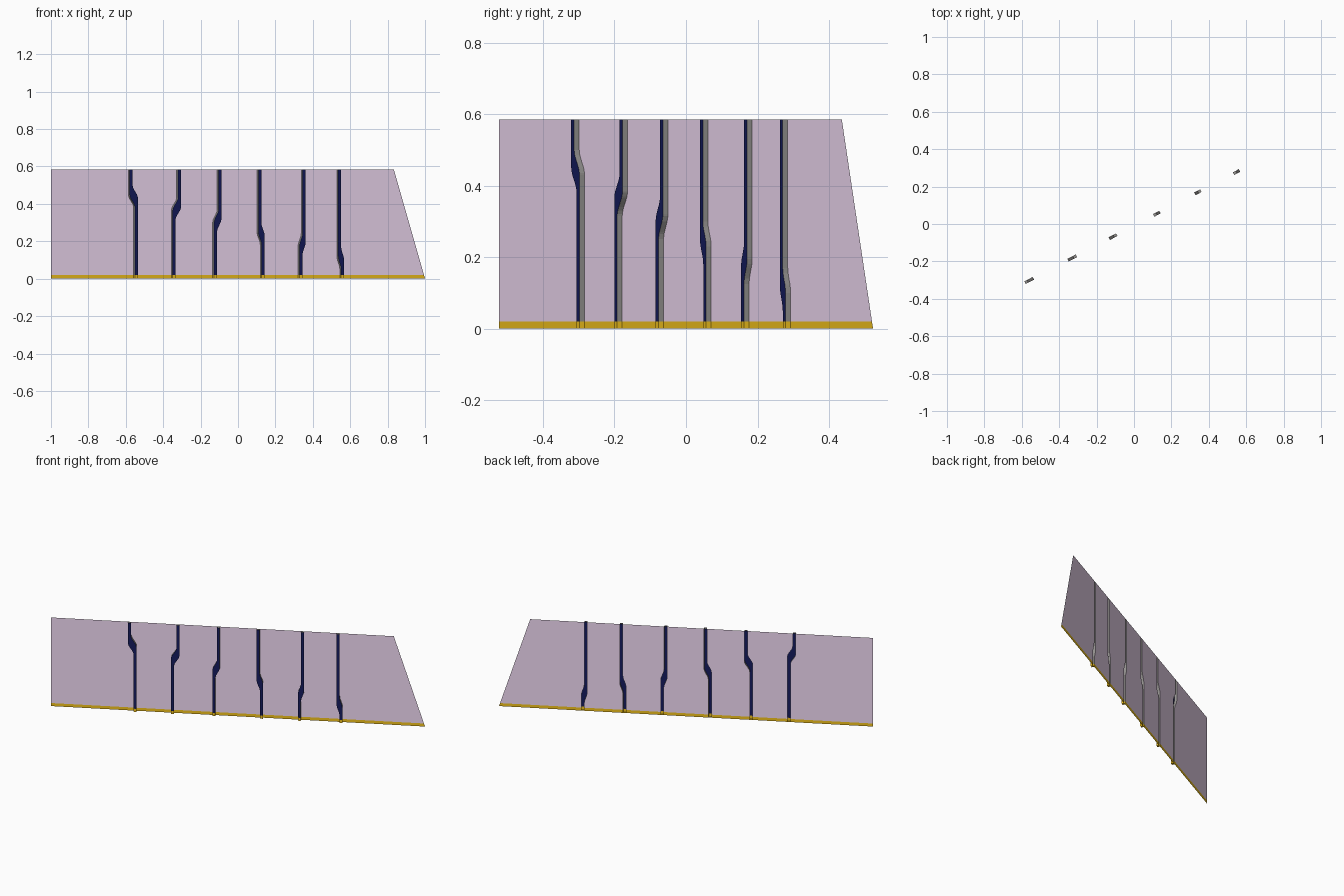
import bpy, bmesh

if "Cube" in bpy.data.objects:
    bpy.data.objects.remove(bpy.data.objects["Cube"])

H, HEM, DEPTH, WIDTH = 0.585, 0.02, 0.016, 0.0155
SLOPE = 0.523
NX, NY = 0.463, -0.886          # direction of the raised front side

# right edge x at top, right edge x at bottom, height of the kink
STRIPS = [(-0.571, -0.542, 0.44), (-0.312, -0.341, 0.375), (-0.096, -0.120, 0.31),
          (0.117, 0.135, 0.24), (0.354, 0.337, 0.185), (0.544, 0.560, 0.11)]


def material(name, rgb, alpha=1.0):
    m = bpy.data.materials.new(name)
    m.diffuse_color = (*rgb, alpha)
    m.use_nodes = True
    m.node_tree.nodes["Principled BSDF"].inputs["Base Color"].default_value = m.diffuse_color
    return m


LILAC = material("lilac", (0.91, 0.73, 0.94), 0.85)
GOLD = material("gold", (0.94, 0.57, 0.012))
NAVY = material("navy", (0.007, 0.011, 0.11))
GREY = material("grey", (0.30, 0.29, 0.28))

# shared rows, denser where a strip bends
ROWS = sorted({0.0, HEM, H} | {round(c + d * 0.01, 4) for _, _, c in STRIPS
                               for d in (-6, -4.5, -3, -1, 1, 3, 4.5, 6)
                               if c + d * 0.01 > HEM + 0.005})


def strip_edges(strip):
    """Left and right edge functions; the leading edge bends first."""
    top, bottom, c = strip

    def edge(offset, leads):
        hi = c + (0.06 if leads else 0.01)

        def f(z):
            t = min(1, max(0, (hi - z) / 0.07))
            return offset + top + (bottom - top) * t * t * (3 - 2 * t)
        return f
    rightward = bottom > top
    return edge(-WIDTH, not rightward), edge(0, rightward)


def point(x, z, d=0.0):
    return (x + NX * d, SLOPE * x + NY * d, z)


def make(name, bands, rows, mats):
    """Bands are (edge a, depth a, edge b, depth b, material index)."""
    bm = bmesh.new()
    for fa, da, fb, db, mi in bands:
        pairs = [(bm.verts.new(point(fa(z), z, da)), bm.verts.new(point(fb(z), z, db)))
                 for z in rows]
        for (a, b), (c, d) in zip(pairs, pairs[1:]):
            bm.faces.new((a, b, d, c)).material_index = mi
    return finish(bm, name, mats)


def finish(bm, name, mats):
    bmesh.ops.remove_doubles(bm, verts=bm.verts, dist=1e-5)
    me = bpy.data.meshes.new(name)
    bm.to_mesh(me)
    bm.free()
    for m in mats:
        me.materials.append(m)
    ob = bpy.data.objects.new(name, me)
    bpy.context.collection.objects.link(ob)
    return ob


def cap(name, left, right, z, mat):
    bm = bmesh.new()
    pts = [point(left(z), z), point(right(z), z),
           point(right(z), z, DEPTH), point(left(z), z, DEPTH)]
    if z == 0:
        pts.reverse()
    bm.faces.new([bm.verts.new(p) for p in pts][::-1])
    finish(bm, name, [mat])


upper = [z for z in ROWS if z >= HEM]
lower = [0.0, HEM]
edges = [strip_edges(s) for s in STRIPS]

# flat sheet between the strips, and the hem along its foot
outer = [lambda z: -1.0] + [e for pair in edges for e in pair] + [lambda z: 1.0 - 0.167 * z / H]
gaps = [(outer[i], 0, outer[i + 1], 0, 0) for i in range(0, len(outer), 2)]
make("sheet", gaps, upper, [LILAC])
make("hem", gaps, lower, [GOLD])

# raised strips, open behind, with gold feet
for i, (l, r) in enumerate(edges, 1):
    bands = [(l, DEPTH, r, DEPTH, 0), (l, 0, l, DEPTH, 1), (r, DEPTH, r, 0, 1)]
    make(f"strip_{i}", bands, upper, [NAVY, GREY])
    make(f"strip_foot_{i}", bands, lower, [GOLD, GOLD])
    cap(f"strip_top_{i}", l, r, H, GREY)
    cap(f"strip_base_{i}", l, r, 0.0, GOLD)
